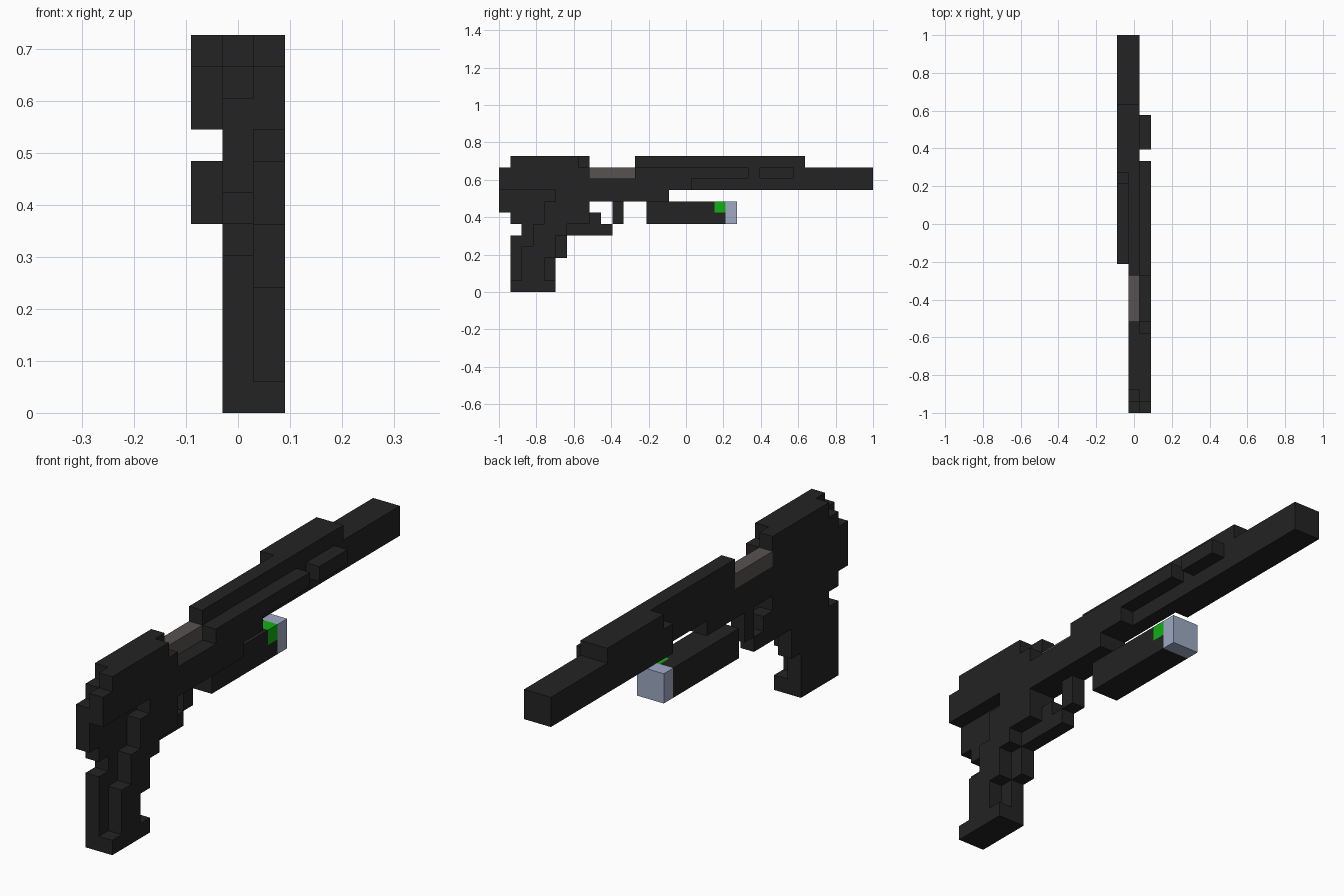
import bpy
import bmesh
from mathutils import Matrix, Vector

if "Cube" in bpy.data.objects:
    bpy.data.objects.remove(bpy.data.objects["Cube"])

U = 2 / 33  # size of one block


def material(name, r, g, b):
    m = bpy.data.materials.new(name)
    m.use_nodes = True
    m.diffuse_color = (r, g, b, 1)
    m.node_tree.nodes["Principled BSDF"].inputs["Base Color"].default_value = (r, g, b, 1)
    return m


BLACK = material("black metal", .017, .017, .017)
GREY = material("warm grey steel", .098, .084, .084)
GREEN = material("green light", .005, .434, .007)
GLASS = material("pale blue lens", .342, .402, .552)


def part(name, mat, *boxes):
    """Boxes as (x0, x1, y0, y1, z0, z1) in block units, y counted from the rear."""
    bm = bmesh.new()
    for x0, x1, y0, y1, z0, z1 in boxes:
        centre = Vector(((x0 + x1 - 3) / 2, (y0 + y1 - 33) / 2, (z0 + z1) / 2)) * U
        size = Vector((x1 - x0, y1 - y0, z1 - z0)) * U
        bmesh.ops.create_cube(bm, size=1, matrix=Matrix.Translation(centre) @ Matrix.Diagonal(size).to_4x4())
    mesh = bpy.data.meshes.new(name)
    bm.to_mesh(mesh)
    bm.free()
    mesh.materials.append(mat)
    bpy.context.collection.objects.link(bpy.data.objects.new(name, mesh))


# Receiver and its stepped left side
part("receiver", BLACK, (1, 2, 0, 12, 9, 10), (1, 2, 1, 8, 10, 11), (1, 2, 2, 8, 11, 12),
     (1, 2, 0, 15, 8, 9), (1, 2, 0, 8, 7, 8), (1, 2, 1, 8, 6, 7))
part("receiver_side", BLACK, (2, 3, 0, 17, 9, 10), (2, 3, 0, 8, 10, 11), (2, 3, 1, 7, 11, 12),
     (2, 3, 5, 15, 8, 9), (2, 3, 4, 8, 6, 8))
part("ejection_port", GREY, (1, 2, 8, 12, 10, 11))

# Barrel, top rail and side rail
part("barrel", BLACK, (1, 2, 12, 33, 9, 11), (0, 1, 20, 33, 9, 11))
part("top_rail", BLACK, (1, 2, 12, 27, 11, 12), (0, 1, 21, 27, 11, 12))
part("side_rail", BLACK, (2, 3, 12, 22, 10, 11), (2, 3, 23, 26, 10, 11))

# Grip core with a raised, stepped panel
part("grip", BLACK, (1, 2, 1, 5, 0, 3), (1, 2, 1, 6, 3, 5), (1, 2, 2, 8, 5, 6))
part("grip_panel", BLACK, (2, 3, 1, 5, 0, 1), (2, 3, 2, 4, 1, 3), (2, 3, 2, 5, 3, 4),
     (2, 3, 3, 5, 4, 5), (2, 3, 3, 6, 5, 6))
part("trigger_guard", BLACK, (1, 2, 8, 10, 5, 6), (1, 2, 10, 11, 6, 8))
part("trigger", BLACK, (1, 2, 8, 9, 6, 7))

# Lamp under the barrel
part("lamp_body", BLACK, (0, 1, 13, 20, 6, 8), (1, 2, 13, 20, 6, 7), (1, 2, 13, 19, 7, 8))
part("lamp_switch", GREEN, (1, 2, 19, 20, 7, 8))
part("lamp_lens", GLASS, (0, 2, 20, 21, 6, 8))
